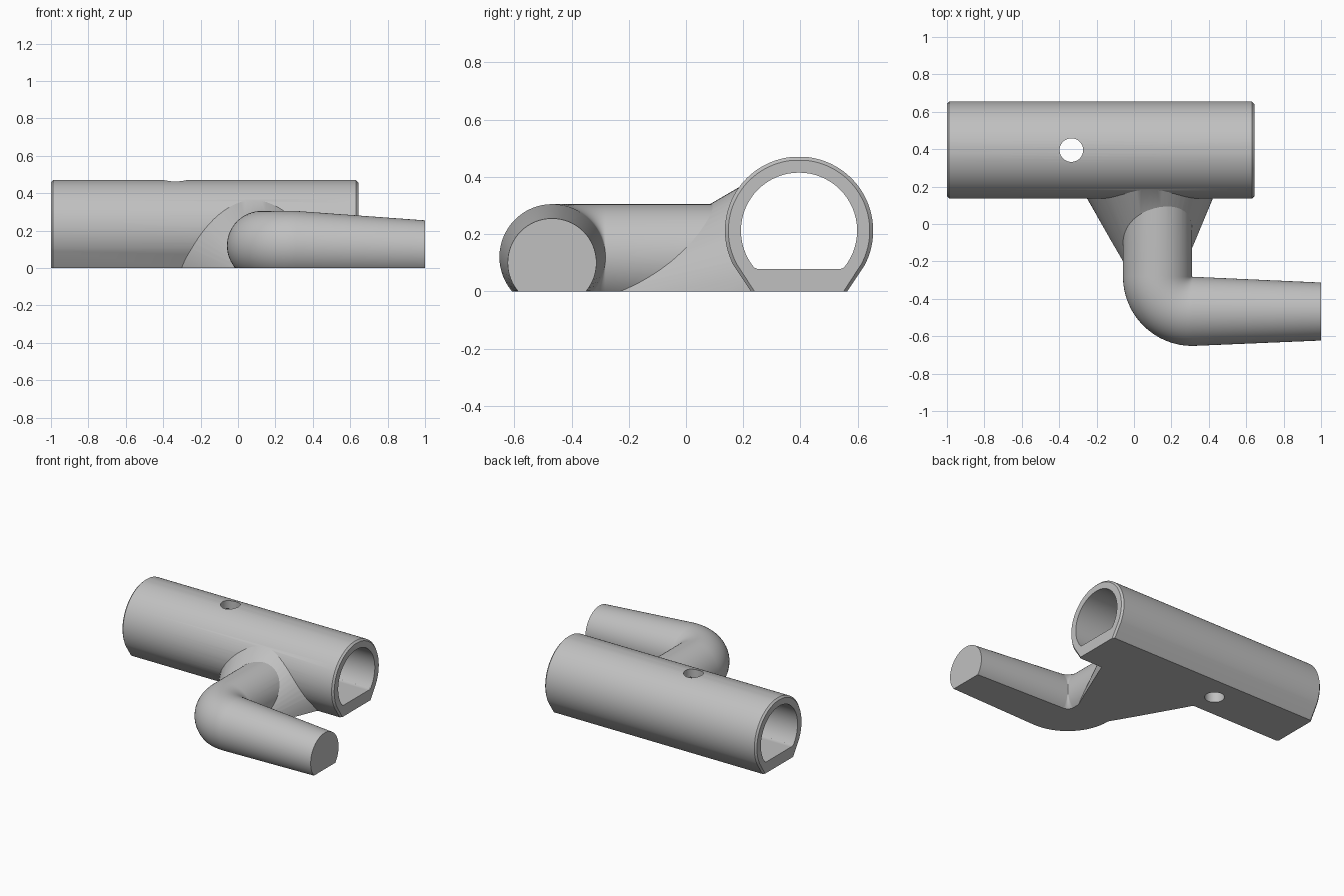
import bpy
import bmesh
from math import sin, cos, pi, radians
from mathutils import Vector

if "Cube" in bpy.data.objects:
    bpy.data.objects.remove(bpy.data.objects["Cube"], do_unlink=True)

grey = bpy.data.materials.new("grey_plastic")
grey.use_nodes = True
COLOUR = (0.53, 0.53, 0.53, 1)
grey.diffuse_color = COLOUR
grey.node_tree.nodes["Principled BSDF"].inputs["Base Color"].default_value = COLOUR

SIDES = 64
TUBE_Y, TUBE_Z = 0.395, 0.212


def loft(name, rings):
    """Closed solid skinned through rings of equal point count."""
    bm = bmesh.new()
    loops = [[bm.verts.new(p) for p in ring] for ring in rings]
    n = len(loops[0])
    for a, b in zip(loops, loops[1:]):
        for i in range(n):
            j = (i + 1) % n
            bm.faces.new((a[i], a[j], b[j], b[i]))
    bm.faces.new(loops[0])
    bm.faces.new(loops[-1])
    bmesh.ops.recalc_face_normals(bm, faces=bm.faces)
    mesh = bpy.data.meshes.new(name)
    bm.to_mesh(mesh)
    bm.free()
    mesh.materials.append(grey)
    obj = bpy.data.objects.new(name, mesh)
    bpy.context.scene.collection.objects.link(obj)
    return obj


def circle(centre, radius, u, v=(0, 0, 1)):
    """Ring of points in the plane spanned by u and v."""
    c, u, v = Vector(centre), Vector(u), Vector(v)
    angles = [2 * pi * i / SIDES for i in range(SIDES)]
    return [c + radius * (u * cos(a) + v * sin(a)) for a in angles]


def shell_ring(x, inset):
    """Outer tube section: round, flattened on top, straight flanks low down."""
    r = 0.259 - inset
    pts = []
    for i in range(SIDES + 1):
        a = radians(-28 + 236 * i / SIDES)
        z = min(TUBE_Z + r * sin(a), 0.47 - inset)
        pts.append((x, TUBE_Y + r * cos(a), z))
    half = 0.135 - inset
    return pts + [(x, TUBE_Y - half, -0.05), (x, TUBE_Y + half, -0.05)]


def bore_ring(x):
    """Bore section: round with a flat floor."""
    return [(p.x, p.y, max(p.z, 0.078))
            for p in circle((x, TUBE_Y, TUBE_Z), 0.203, (0, 1, 0))]


# Main tube with chamfered rims
bracket = loft("bracket_with_handle", [
    shell_ring(-1, 0.012), shell_ring(-0.988, 0),
    shell_ring(0.631, 0), shell_ring(0.643, 0.012)])

# Bent handle: straight neck, tight elbow, tapering grip
R, PIVOT_X, PIVOT_Y, ARM_Z = 0.185, 0.311, -0.282, 0.12
rings = [circle((PIVOT_X - R, 0.3, ARM_Z), R, (-1, 0, 0))]
for i in range(17):
    a = pi / 2 * i / 16
    out = Vector((-cos(a), -sin(a), 0))
    # Stay just clear of the pivot so the inner corner does not collapse
    rings.append(circle(Vector((PIVOT_X + 0.001, PIVOT_Y + 0.001, ARM_Z)) + out * (R + 0.001), R, out))
rings.append(circle((1, -0.468, 0.1), 0.155, (0, -1, 0)))
arm = loft("handle_arm", rings)

# Skewed conical gusset between neck and tube
gusset = loft("gusset", [
    circle((0.137, -0.545, -0.066), 0.004, (1, 0, 0)),
    circle((0.073, 0.3, 0.015), 0.416, (1, 0, 0))])

# Cutters: flat underside, bore, and vertical pin hole
ground = loft("underside_cutter", [
    [(-2, -2, z), (2, -2, z), (2, 2, z), (-2, 2, z)] for z in (-1, 0)])
bore = loft("bore_cutter", [bore_ring(-1.2), bore_ring(0.8)])
pin = loft("pin_hole_cutter", [
    circle((-0.335, TUBE_Y, z), 0.063, (1, 0, 0), (0, 1, 0)) for z in (-0.2, 0.7)])

bpy.context.view_layer.objects.active = bracket
bracket.select_set(True)
for other, mode in ((arm, "UNION"), (gusset, "UNION"), (ground, "DIFFERENCE"),
                    (bore, "DIFFERENCE"), (pin, "DIFFERENCE")):
    mod = bracket.modifiers.new(other.name, "BOOLEAN")
    mod.operation = mode
    mod.solver = "EXACT"
    mod.object = other
    bpy.ops.object.modifier_apply(modifier=mod.name)
    bpy.data.objects.remove(other, do_unlink=True)

bpy.ops.object.shade_smooth_by_angle(angle=radians(25))
